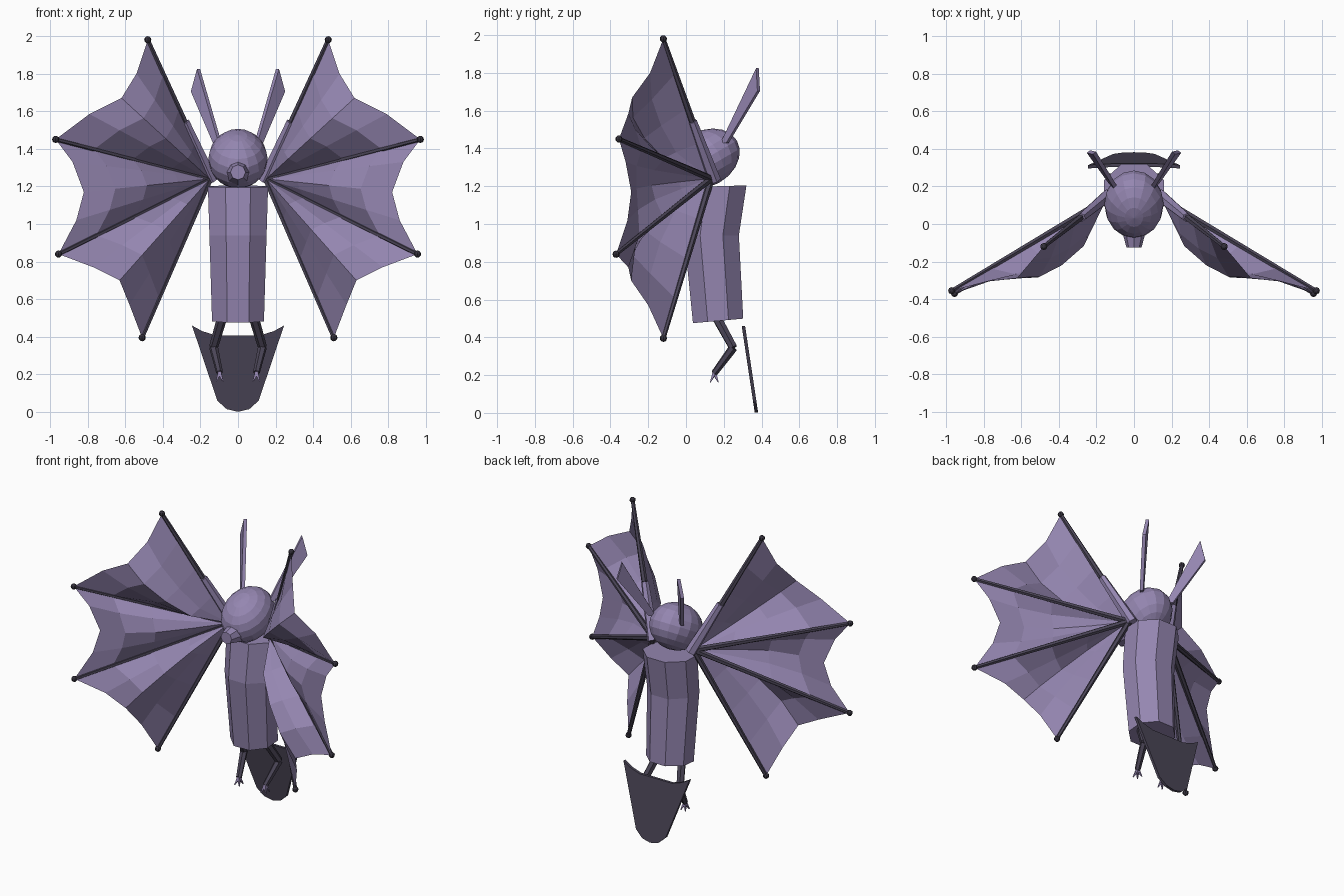
import bpy, bmesh, math
from mathutils import Vector, Matrix, Euler

cube = bpy.data.objects.get("Cube")
if cube:
    bpy.data.objects.remove(cube, do_unlink=True)


def material(name, colour):
    m = bpy.data.materials.new(name)
    m.use_nodes = True
    m.diffuse_color = (*colour, 1)
    m.node_tree.nodes["Principled BSDF"].inputs["Base Color"].default_value = (*colour, 1)
    return m


LILAC = material("lilac", (0.30, 0.24, 0.44))
PLUM = material("dark_plum", (0.07, 0.06, 0.095))
BLACK = material("plum_black", (0.035, 0.031, 0.045))


def finish(name, bm, mat):
    bmesh.ops.recalc_face_normals(bm, faces=bm.faces)
    mesh = bpy.data.meshes.new(name)
    bm.to_mesh(mesh)
    bm.free()
    mesh.materials.append(mat)
    ob = bpy.data.objects.new(name, mesh)
    bpy.context.collection.objects.link(ob)
    return ob


def rod(bm, a, b, r1, r2, sides=6):
    """Tapered prism from a to b."""
    a, b = Vector(a), Vector(b)
    d = b - a
    mat = Matrix.Translation((a + b) / 2) @ d.to_track_quat('Z', 'Y').to_matrix().to_4x4()
    bmesh.ops.create_cone(bm, cap_ends=True, segments=sides, radius1=r1, radius2=r2,
                          depth=d.length, matrix=mat)


def ball(bm, centre, radii, u, v, pitch=0):
    mat = Matrix.LocRotScale(Vector(centre), Euler((pitch, 0, 0)), Vector(radii))
    bmesh.ops.create_uvsphere(bm, u_segments=u, v_segments=v, radius=1, matrix=mat)


def slab(bm, points, offset):
    """Flat polygon extruded both ways along offset."""
    off = Vector(offset)
    front = [bm.verts.new(Vector(p) - off) for p in points]
    back = [bm.verts.new(Vector(p) + off) for p in points]
    bm.faces.new(front)
    bm.faces.new(back[::-1])
    n = len(points)
    for i in range(n):
        j = (i + 1) % n
        bm.faces.new((front[i], front[j], back[j], back[i]))


# Body: bent octagonal tube, as (height, y centre, half width, half depth, tilt)
bm = bmesh.new()
rings = []
for z, y, hw, hd, tilt in ((0.487, 0.17, 0.138, 0.133, 0.09),
                           (0.94, 0.135, 0.152, 0.145, 0),
                           (1.20, 0.17, 0.16, 0.15, 0.03)):
    ring = []
    for i in range(8):
        a = math.tau * (i + 0.5) / 8
        k = 1 / math.cos(math.pi / 8)
        dy = hd * k * math.sin(a)
        ring.append(bm.verts.new((hw * k * math.cos(a), y + dy, z + tilt * dy)))
    rings.append(ring)
for low, high in zip(rings, rings[1:]):
    for i in range(8):
        j = (i + 1) % 8
        bm.faces.new((low[i], low[j], high[j], high[i]))
bm.faces.new(rings[0][::-1])
bm.faces.new(rings[-1])
finish("body", bm, LILAC)

# Head, longer front to back with the face tipped down, and snout
bm = bmesh.new()
ball(bm, (0, 0.105, 1.347), (0.158, 0.19, 0.147), 16, 10, math.radians(30))
finish("head", bm, LILAC)
bm = bmesh.new()
rod(bm, (0, -0.02, 1.275), (0, -0.125, 1.275), 0.068, 0.04, 8)
finish("snout", bm, LILAC)

# Tail membrane: tilted plate, y follows height
bm = bmesh.new()
half = [(0.245, 0.46), (0.19, 0.43), (0.12, 0.408)]
lower = [(0.06, 0.015), (0.11, 0.06)]
outline = half + [(-x, z) for x, z in half[::-1]] + [(-x, z) for x, z in lower[::-1]]
outline += [(0, 0.001)] + lower
slab(bm, [(x, 0.373 - 0.15 * z, z) for x, z in outline], (0, 0.009, 0))
finish("tail_membrane", bm, PLUM)

ROOT = Vector((0.15, 0.125, 1.24))
TIPS = [Vector(t) for t in ((0.48, -0.12, 1.98), (0.97, -0.355, 1.45),
                            (0.955, -0.37, 0.84), (0.51, -0.12, 0.395))]
# Scalloped edge between neighbouring tips, forward bulge and its profile along each panel
OUTER = [0, 1, 1, 0.7, 0]
PANELS = [([(0.54, -0.19, 1.80), (0.62, -0.285, 1.67), (0.79, -0.305, 1.585)], 0.14, OUTER),
          ([(0.88, -0.32, 1.33), (0.82, -0.29, 1.17), (0.86, -0.31, 1.02)], 0.10,
           [0, 0.6, 1, 0.75, 0]),
          ([(0.77, -0.305, 0.77), (0.63, -0.29, 0.70), (0.577, -0.20, 0.57)], 0.14, OUTER)]


def wing_membrane(s):
    bm = bmesh.new()
    for k, (scallop, bulge, profile) in enumerate(PANELS):
        edge = [TIPS[k]] + [Vector(p) for p in scallop] + [TIPS[k + 1]]
        grid = []
        for u, e in enumerate(edge):
            col = []
            for v in range(5):
                p = ROOT.lerp(e, v / 4)
                p.y -= bulge * math.sin(math.pi * u / 4) * profile[v]
                col.append(bm.verts.new((s * p.x, p.y, p.z)))
            grid.append(col)
        for a, b in zip(grid, grid[1:]):
            for v in range(4):
                bm.faces.new((a[v], b[v], b[v + 1], a[v + 1]))
    bmesh.ops.remove_doubles(bm, verts=bm.verts, dist=0.0005)
    return bm


for s, side in ((1, "left"), (-1, "right")):
    def m(x, y, z):
        return (s * x, y, z)

    finish(side + "_wing_membrane", wing_membrane(s), LILAC)

    # Upper arm, finger bones behind the membrane and their round tips
    elbow = ROOT.lerp(TIPS[0], 0.41)
    bm = bmesh.new()
    rod(bm, m(0.14, 0.15, 1.23), m(elbow.x - 0.005, elbow.y + 0.01, elbow.z), 0.036, 0.024, 6)
    finish(side + "_wing_arm", bm, LILAC)
    bm = bmesh.new()
    for i, tip in enumerate(TIPS):
        start = elbow if i == 0 else ROOT
        rod(bm, m(start.x, start.y + 0.008, start.z), m(*tip), 0.019, 0.012, 6)
    finish(side + "_wing_fingers", bm, PLUM)
    bm = bmesh.new()
    for tip in TIPS:
        ball(bm, m(*tip), (0.019, 0.019, 0.019), 8, 6)
    finish(side + "_wing_fingertips", bm, BLACK)

    # Ear blade
    bm = bmesh.new()
    slab(bm, [m(0.095, 0.19, 1.43), m(0.21, 0.378, 1.825),
              m(0.243, 0.385, 1.705), m(0.125, 0.22, 1.43)], m(0.008, -0.007, 0))
    finish(side + "_ear", bm, LILAC)

    # Leg with bent knee
    hip, knee, ankle = m(0.085, 0.165, 0.5), m(0.13, 0.25, 0.345), m(0.098, 0.15, 0.21)
    bm = bmesh.new()
    rod(bm, hip, knee, 0.027, 0.024, 6)
    rod(bm, knee, ankle, 0.024, 0.018, 6)
    finish(side + "_leg", bm, PLUM)

    # Small splayed claws
    bm = bmesh.new()
    for i in range(4):
        a = math.tau * (i + 0.5) / 4
        end = (ankle[0] + 0.025 * math.cos(a), ankle[1] + 0.03 * math.sin(a), 0.162)
        rod(bm, ankle, end, 0.013, 0.003, 4)
    finish(side + "_claws", bm, LILAC)
